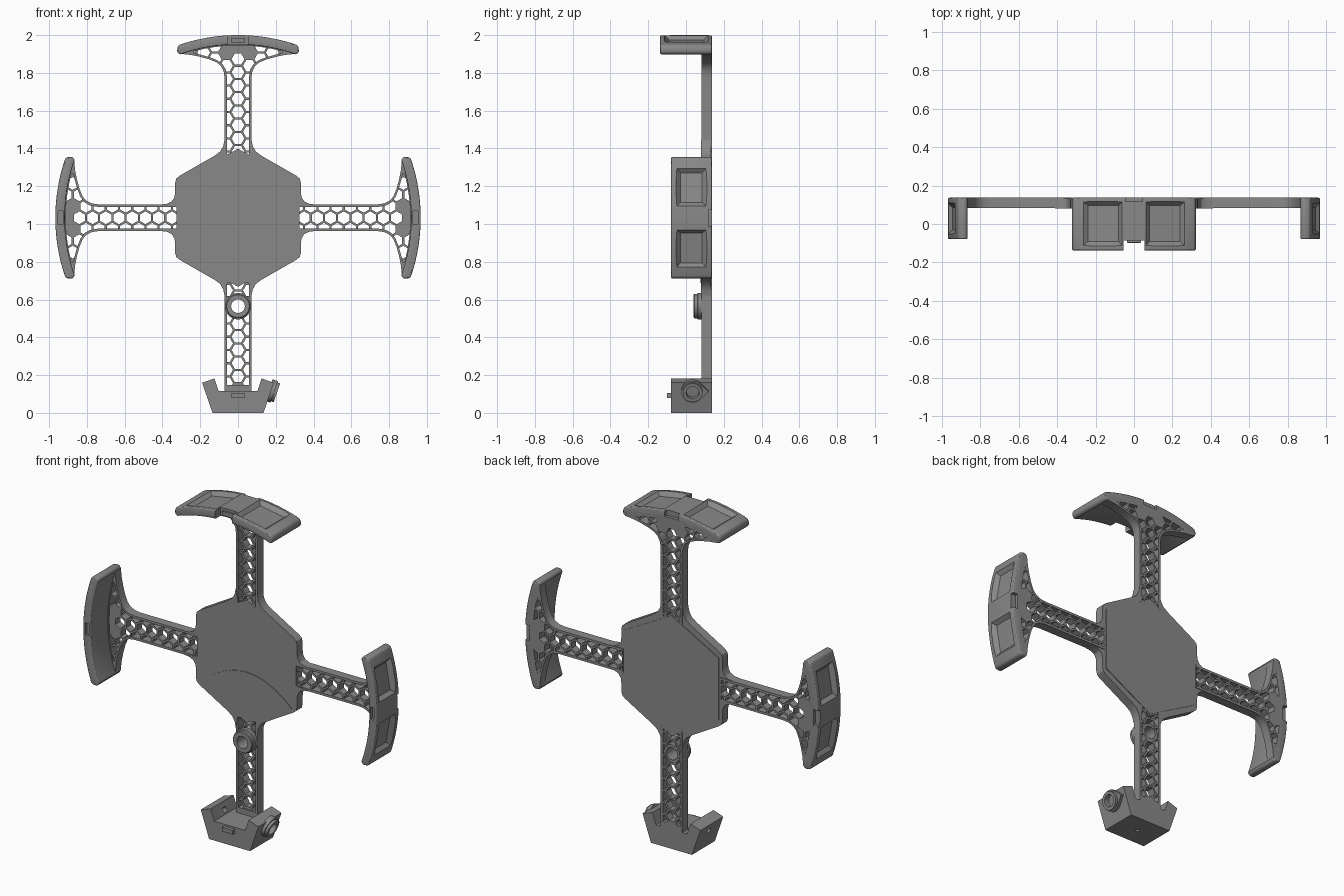
import bpy, bmesh, math
from mathutils import Vector, Matrix

if "Cube" in bpy.data.objects:
    bpy.data.objects.remove(bpy.data.objects["Cube"])

CZ = 1.033           # hub height
BACK = 0.137         # rear plane
FRONT = 0.083        # front plane of the arms
R_OUT, R_IN = 0.967, 0.917

grey = bpy.data.materials.new("mid_grey")
grey.diffuse_color = (0.25, 0.25, 0.25, 1)
grey.use_nodes = True
grey.node_tree.nodes["Principled BSDF"].inputs["Base Color"].default_value = grey.diffuse_color


def make(name, bm):
    bmesh.ops.recalc_face_normals(bm, faces=bm.faces)
    me = bpy.data.meshes.new(name)
    bm.to_mesh(me)
    bm.free()
    me.materials.append(grey)
    ob = bpy.data.objects.new(name, me)
    bpy.context.collection.objects.link(ob)
    return ob


def prisms(name, loops, y0, y1):
    """Extrude closed (x, z) loops from y0 to y1."""
    bm = bmesh.new()
    for pts in loops:
        f = bm.faces.new([bm.verts.new((x, y0, z)) for x, z in pts])
        r = bmesh.ops.extrude_face_region(bm, geom=[f])
        vs = [v for v in r["geom"] if isinstance(v, bmesh.types.BMVert)]
        bmesh.ops.translate(bm, verts=vs, vec=(0, y1 - y0, 0))
    return make(name, bm)


def rod(name, centre, axis, r, length, seg=40):
    bm = bmesh.new()
    rot = Vector((0, 0, 1)).rotation_difference(Vector(axis)).to_matrix().to_4x4()
    bmesh.ops.create_cone(bm, cap_ends=True, segments=seg, radius1=r, radius2=r,
                          depth=length, matrix=Matrix.Translation(centre) @ rot)
    return make(name, bm)


def lathe_y(name, z, profile, seg=40):
    """Revolve a closed (radius, y) profile around a front-to-back axis."""
    bm = bmesh.new()
    rings = [[bm.verts.new((r * math.cos(2 * math.pi * i / seg), y, z + r * math.sin(2 * math.pi * i / seg)))
              for r, y in profile] for i in range(seg)]
    n = len(profile)
    for i in range(seg):
        a, b = rings[i], rings[(i + 1) % seg]
        for j in range(n):
            bm.faces.new((a[j], a[(j + 1) % n], b[(j + 1) % n], b[j]))
    return make(name, bm)


def apply_mods(ob):
    dg = bpy.context.evaluated_depsgraph_get()
    me = bpy.data.meshes.new_from_object(ob.evaluated_get(dg))
    ob.modifiers.clear()
    ob.data = me


def boolean(ob, tool, op="DIFFERENCE"):
    m = ob.modifiers.new("cut", "BOOLEAN")
    m.object, m.operation, m.solver = tool, op, "EXACT"
    apply_mods(ob)
    bpy.data.objects.remove(tool)


def bevel(ob, w):
    m = ob.modifiers.new("bevel", "BEVEL")
    m.width, m.segments, m.limit_method, m.angle_limit = w, 3, "ANGLE", math.radians(40)
    apply_mods(ob)


def place(pts, a):
    """Arm space (outward, sideways) to world (x, z)."""
    c, s = math.cos(a), math.sin(a)
    return [(u * c - v * s, CZ + u * s + v * c) for u, v in pts]


def mirror(half):
    return half + [(u, -v) for u, v in reversed(half) if abs(v) > 1e-6]


def arc(r, a0, a1, n):
    return [(r * math.cos(a0 + (a1 - a0) * i / n), r * math.sin(a0 + (a1 - a0) * i / n))
            for i in range(n + 1)]


def box(u0, u1, v):
    return [(u0, -v), (u1, -v), (u1, v), (u0, v)]


def honeycomb_arm(name, a, outline, window, solid_from):
    """Solid outline with rails around a recessed hexagon lattice."""
    arm = prisms(name, [place(outline, a)], FRONT, BACK)
    boolean(arm, prisms("recess", [place(window, a)], FRONT - 0.02, FRONT + 0.008))
    s, r, cells = 0.07, 0.034, []
    for col in range(-4, 5):
        for k in range(4, 14):
            u, v = (k + 0.5 * (col % 2)) * s, col * s * 0.866
            if u > solid_from and abs(v) < 0.065:
                continue
            cells.append(place([(u + r * math.sin(t * math.pi / 3), v + r * math.cos(t * math.pi / 3))
                                for t in range(6)], a))
    cut = prisms("cells", cells, FRONT - 0.03, BACK + 0.03)
    boolean(cut, prisms("window", [place(window, a)], FRONT - 0.02, BACK + 0.02), "INTERSECT")
    boolean(arm, cut)
    return arm


def dish(a, ang, y_out, y_in):
    """Tapered pocket cutter for the outer side of a pad."""
    bm = bmesh.new()
    d, t = place([(1, 0)], a + ang)[0], place([(0, 1)], a + ang)[0]
    rings = []
    for r, h, (y0, y1) in ((0.942, 0.08, y_in), (0.966, 0.105, y_out), (1.0, 0.105, y_out)):
        rings.append([bm.verts.new((d[0] * r + t[0] * q, y, CZ + (d[1] - CZ) * r + (t[1] - CZ) * q))
                      for q, y in ((-h, y0), (h, y0), (h, y1), (-h, y1))])
    bm.faces.new(rings[0])
    bm.faces.new(rings[2])
    for lo, hi in zip(rings, rings[1:]):
        for i in range(4):
            bm.faces.new((lo[i], lo[(i + 1) % 4], hi[(i + 1) % 4], hi[i]))
    return make("dish", bm)


# Flared arms with curved grip pads: right, top, left
flare = [(0.74, 0.071), (0.775, 0.076), (0.803, 0.09), (0.822, 0.112), (0.838, 0.15),
         (0.852, 0.2), (0.862, 0.25), (0.868, 0.305)]
inner = [(0.74, 0.057), (0.785, 0.065), (0.815, 0.083), (0.835, 0.112), (0.85, 0.15),
         (0.864, 0.2), (0.872, 0.235)]
outline = mirror([(0.32, 0.071)] + flare + arc(0.935, 0.325, 0, 12))
window = mirror([(0.325, 0.057)] + inner + arc(0.912, 0.26, 0, 8))
pad_half = arc(R_OUT, 0, 0.332, 16) + [(0.9, 0.321), (0.882, 0.322), (0.87, 0.318)] + arc(R_IN, 0.338, 0, 16)
pad_loop = pad_half + [(u, -v) for u, v in reversed(pad_half[1:-1])]

for side, a, y0, y_out, y_in in (
        ("right", 0, -0.079, (-0.052, 0.11), (-0.03, 0.085)),
        ("top", math.pi / 2, -BACK, (-0.115, 0.118), (-0.09, 0.095)),
        ("left", math.pi, -0.079, (-0.052, 0.11), (-0.03, 0.085))):
    honeycomb_arm(side + "_arm", a, outline, window, 0.86)
    pad = prisms(side + "_pad", [place(pad_loop, a)], y0, BACK)
    bevel(pad, 0.008)
    for ang in (-0.17, 0.17):
        boolean(pad, dish(a, ang, y_out, y_in))
    slot = place(box(0.927, 0.952, 0.036), a)
    boolean(pad, prisms("rear_slot", [place(box(0.927, 1.0, 0.045), a)], 0.118, 0.2))
    if side == "top":
        boolean(pad, prisms("notch", [place(box(0.8, 1.1, 0.055), a)], -0.3, -0.085))
        prisms("top_clip", [slot], -0.097, -0.08)
    else:
        boolean(pad, prisms("front_slot", [slot], -0.2, y0 + 0.02))

# Lower arm
down = -math.pi / 2
low = honeycomb_arm("lower_arm", down, box(0.32, 0.93, 0.071), box(0.325, 0.885, 0.057), 0.9)

# Ring boss on the lower arm
RZ = 0.565
boolean(low, rod("bore", (0, 0.1, RZ), (0, 1, 0), 0.045, 0.3))
lathe_y("ring_boss", RZ, [(0.036, 0.04), (0.06, 0.04), (0.064, 0.044), (0.064, 0.06), (0.07, 0.063),
                          (0.07, 0.086), (0.053, 0.088), (0.053, 0.134), (0.036, 0.134)])

# Hub plate with filleted joints to the arms
q = [(0.325, 0.058), (0.41, 0.07), (0.375, 0.074), (0.35, 0.087), (0.336, 0.11), (0.333, 0.135),
     (0.333, 0.185), (0.327, 0.207), (0.31, 0.222), (0.125, 0.328), (0.095, 0.35), (0.078, 0.38),
     (0.071, 0.415), (0.057, 0.335)]
top = q + [(0, 0.365)] + [(-x, z) for x, z in reversed(q)]
loop = top + [(x, -z) for x, z in reversed(top)]
prisms("hub", [[(x, CZ + z) for x, z in loop]], 0.08, 0.133)
hexa = [(0.31 * x, CZ + 0.355 * z) for x, z in
        ((0, 1), (1, 0.52), (1, -0.52), (0, -1), (-1, -0.52), (-1, 0.52))]
prisms("hub_back_plate", [hexa], 0.13, BACK)

# Shallow curved step on the lower part of the hub front
crest = [(x / 100, 0.97 - 1.55 * (x / 100) ** 2) for x in range(-30, 31, 5)]
prisms("hub_lower_panel", [crest + [(0.07, CZ - 0.345), (-0.07, CZ - 0.345)]], 0.077, 0.082)

# Foot block with two angled wings
half = [(0.135, 0), (0.19, 0.16), (0.125, 0.182), (0.102, 0.115)]
foot = prisms("foot", [half + [(-x, z) for x, z in reversed(half)]], -0.079, BACK)
n = Vector((0.946, 0, -0.325))
for sx in (-1, 1):
    c = (sx * 0.15, 0.035, 0.125)
    boolean(foot, rod("wing_hole", c, (sx * n.x, 0, n.z), 0.016, 0.12, seg=20))
boolean(foot, rod("base_hole", (0, 0.03, 0), (0, 0, 1), 0.011, 0.08, seg=20))
prisms("foot_clip", [[(-0.035, 0.08), (0.035, 0.08), (0.035, 0.105), (-0.035, 0.105)]], -0.1, -0.07)
prisms("arm_root", [[(-0.071, 0.1), (0.071, 0.1), (0.071, 0.145), (-0.071, 0.145)]], FRONT, BACK)

# Hollow nozzle on the right wing, its flange drawn to a point at the rear
base = Vector((0.172, 0.035, 0.118))
nozzle = rod("foot_nozzle", base + n * 0.006, n, 0.06, 0.03)
for v in nozzle.data.vertices:
    rel = v.co - base
    radial = rel - n * rel.dot(n)
    c, s = radial.y / 0.06, math.sqrt(max(0, 1 - (radial.y / 0.06) ** 2))
    if c > 0.72:
        v.co += radial * (math.sqrt(2) / (c + s) - 1)
boolean(nozzle, rod("lip", base + n * 0.024, n, 0.052, 0.024), "UNION")
boolean(nozzle, rod("bore", base + n * 0.03, n, 0.034, 0.05))

# Smooth curved sides, keep the hard edges
bpy.ops.object.select_all(action="SELECT")
bpy.context.view_layer.objects.active = foot
bpy.ops.object.shade_smooth_by_angle(angle=math.radians(28))
